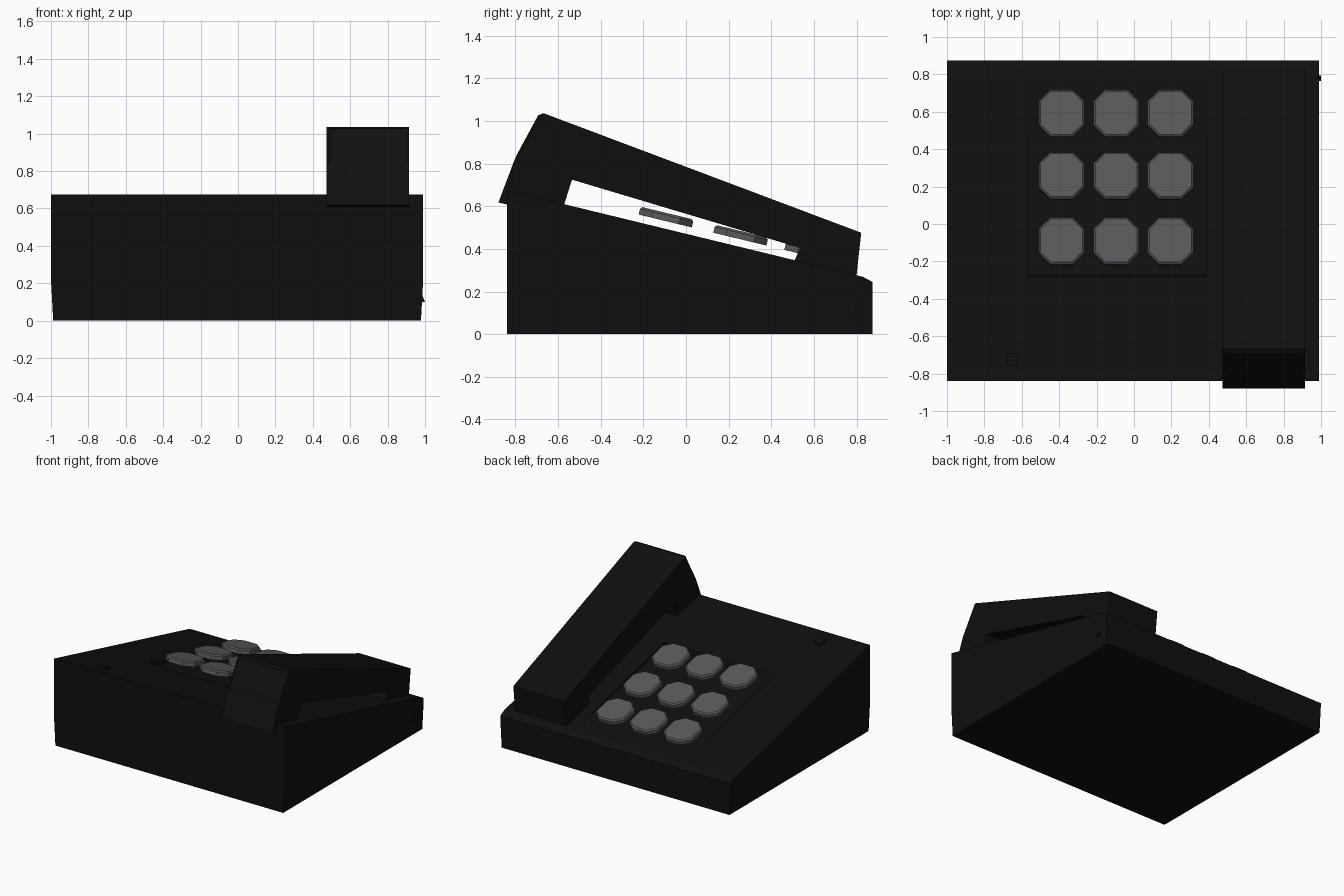
import bpy, bmesh, math
from mathutils import Matrix

cube = bpy.data.objects.get("Cube")
if cube:
    bpy.data.objects.remove(cube, do_unlink=True)


def material(name, r, g, b):
    m = bpy.data.materials.new(name)
    m.use_nodes = True
    m.diffuse_color = (r, g, b, 1)
    m.node_tree.nodes["Principled BSDF"].inputs["Base Color"].default_value = (r, g, b, 1)
    return m


black = material("black plastic", 0.0048, 0.0048, 0.0048)
grey = material("grey keys", 0.1, 0.1, 0.106)


def finish(bm, name, mat):
    bmesh.ops.recalc_face_normals(bm, faces=bm.faces)
    mesh = bpy.data.meshes.new(name)
    bm.to_mesh(mesh)
    bm.free()
    ob = bpy.data.objects.new(name, mesh)
    mesh.materials.append(mat)
    bpy.context.collection.objects.link(ob)
    return ob


def prism(points, x0, x1):
    """Extrude a side profile of (y, z) points from x0 to x1."""
    bm = bmesh.new()
    face = bm.faces.new([bm.verts.new((x0, y, z)) for y, z in points])
    out = bmesh.ops.extrude_face_region(bm, geom=[face])
    for v in out["geom"]:
        if isinstance(v, bmesh.types.BMVert):
            v.co.x = x1
    return bm


SLOPE = -0.243


def deck(y):
    """Height of the sloping top of the base."""
    return 0.471 + SLOPE * y


# Wedge-shaped base, slightly narrower at its foot
bm = prism([(-0.84, 0), (-0.84, deck(-0.84)), (0.83, deck(0.83)), (0.875, 0.245), (0.875, 0)], -1, 0.99)
bmesh.ops.bisect_plane(bm, geom=bm.verts[:] + bm.edges[:] + bm.faces[:],
                       plane_co=(0, 0, 0.22), plane_no=(0, 0, 1))
for v in bm.verts:
    if v.co.z < 0.01:
        v.co.x *= 0.988
base = finish(bm, "base", black)

# Shallow recess behind the keys, deepest at the front
bm = prism([(-0.283, deck(-0.283) + 0.02), (-0.283, deck(-0.283)), (-0.272, deck(-0.272) - 0.03),
            (0.75, deck(0.75)), (0.75, deck(0.75) + 0.02)], -0.57, 0.385)
cutter = finish(bm, "recess_cutter", black)
cutter.hide_render = True
cutter.hide_set(True)
cut = base.modifiers.new("recess", 'BOOLEAN')
cut.operation = 'DIFFERENCE'
cut.solver = 'EXACT'
cut.object = cutter
bpy.context.view_layer.objects.active = base
bpy.ops.object.modifier_apply(modifier=cut.name)
bpy.data.objects.remove(cutter, do_unlink=True)

# Handset with a cup at each end and chamfered back
bm = prism([(-0.88, 0.618), (-0.80, 0.83), (-0.685, 1.043), (0.822, 0.476), (0.795, 0.23),
            (0.49, 0.30), (0.535, 0.405), (-0.535, 0.725), (-0.59, 0.55)], 0.473, 0.915)
bm.normal_update()
bmesh.ops.recalc_face_normals(bm, faces=bm.faces)
top = max(bm.faces, key=lambda f: f.calc_center_median().z)
bmesh.ops.bevel(bm, geom=list(top.edges), offset=0.018, segments=1, affect='EDGES')
finish(bm, "handset", black)

# Nine chamfered keys floating parallel to the deck
HALF, CORNER, THICK = 0.122, 0.062, 0.038
for row, y in enumerate((0.59, 0.257, -0.093)):
    for col, x in enumerate((-0.387, -0.095, 0.195)):
        bm = bmesh.new()
        bmesh.ops.create_cube(bm, size=1, matrix=Matrix.Diagonal((2 * HALF, 2.1 * HALF, THICK, 1)))
        upright = [e for e in bm.edges if abs(e.verts[0].co.z - e.verts[1].co.z) > 0.01]
        bmesh.ops.bevel(bm, geom=upright, offset=CORNER, segments=1, affect='EDGES')
        rim = [e for e in bm.edges if all(v.co.z > 0 for v in e.verts)]
        bmesh.ops.bevel(bm, geom=rim, offset=0.01, segments=1, affect='EDGES')
        key = finish(bm, f"key_{row + 1}_{col + 1}", grey)
        key.location = (x, y, deck(y) + 0.056)
        key.rotation_euler.x = math.atan(SLOPE)

# Small raised indicator near the front
bm = prism([(-0.758, deck(-0.758)), (-0.758, deck(-0.758) + 0.016),
            (-0.69, deck(-0.69) + 0.016), (-0.69, deck(-0.69))], -0.68, -0.62)
finish(bm, "indicator", black)

# Cord socket lip on the side
bm = bmesh.new()
bmesh.ops.create_cube(bm, size=1, matrix=Matrix.Translation((0.99, 0.78, 0.115))
                      @ Matrix.Diagonal((0.02, 0.03, 0.03, 1)))
for v in bm.verts:
    if v.co.z > 0.115 and v.co.x > 0.99:
        v.co.x = 0.988
finish(bm, "cord_socket", black)
